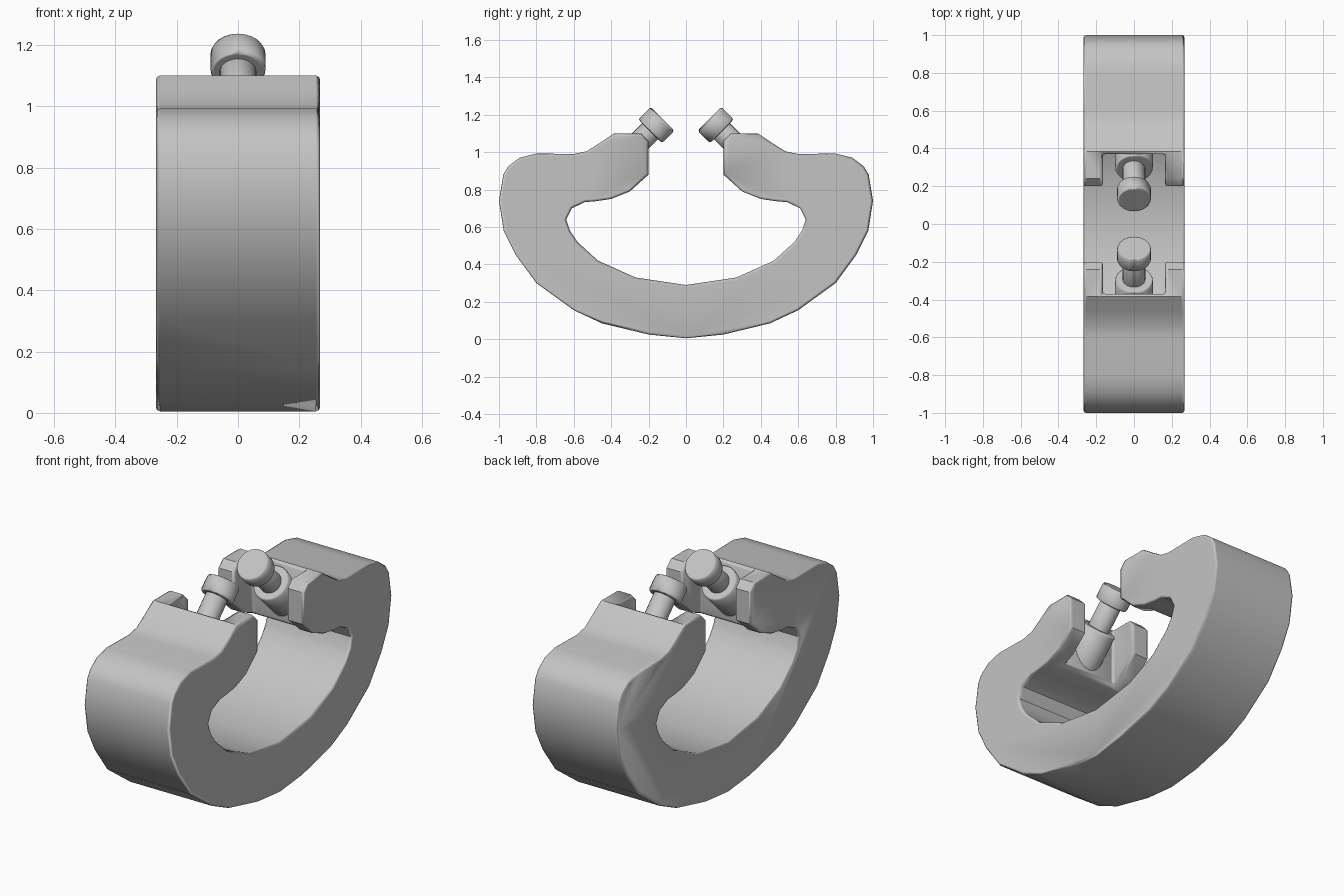
import bpy, bmesh, math
from mathutils import Vector

old = bpy.data.objects.get("Cube")
if old:
    bpy.data.objects.remove(old, do_unlink=True)

HALF_WIDTH = 0.268

# One grey for the whole clamp
grey = bpy.data.materials.new("plain grey")
grey.use_nodes = True
colour = (0.55, 0.55, 0.55, 1)
grey.diffuse_color = colour
grey.node_tree.nodes["Principled BSDF"].inputs["Base Color"].default_value = colour


def make_object(name, bm):
    bmesh.ops.recalc_face_normals(bm, faces=bm.faces)
    mesh = bpy.data.meshes.new(name)
    bm.to_mesh(mesh)
    bm.free()
    mesh.materials.append(grey)
    ob = bpy.data.objects.new(name, mesh)
    bpy.context.collection.objects.link(ob)
    return ob


def activate(ob):
    bpy.ops.object.select_all(action='DESELECT')
    ob.select_set(True)
    bpy.context.view_layer.objects.active = ob


def round_edges(ob, width, limit):
    mod = ob.modifiers.new("round edges", 'BEVEL')
    mod.width = width
    mod.segments = 2
    mod.limit_method = 'ANGLE'
    mod.angle_limit = math.radians(limit)
    mod.harden_normals = True
    activate(ob)
    bpy.ops.object.modifier_apply(modifier=mod.name)
    bpy.ops.object.shade_smooth_by_angle(angle=math.radians(30))


# Open ring: half outline (y, z) from bottom centre, round the jaw, to inner centre
outline = [
    (0, 0.005), (0.2, 0.025), (0.45, 0.085), (0.6, 0.155), (0.8, 0.3),
    (0.91, 0.45), (0.975, 0.58), (1, 0.74), (0.977, 0.88), (0.95, 0.925),
    (0.89, 0.97), (0.8, 0.993), (0.6, 0.99), (0.53, 1.005), (0.46, 1.05),
    (0.385, 1.1), (0.24, 1.1), (0.2, 1.06), (0.2, 0.88), (0.3, 0.79),
    (0.4, 0.75), (0.48, 0.738), (0.54, 0.733), (0.61, 0.7), (0.64, 0.64),
    (0.62, 0.58), (0.58, 0.52), (0.47, 0.42), (0.27, 0.33), (0, 0.29)]
loop = outline + [(-y, z) for y, z in reversed(outline[1:-1])]
bm = bmesh.new()
face = bm.faces.new([bm.verts.new((-HALF_WIDTH, y, z)) for y, z in loop])
side = bmesh.ops.extrude_face_region(bm, geom=[face])
bmesh.ops.translate(bm, vec=(2 * HALF_WIDTH, 0, 0),
                    verts=[v for v in side["geom"] if isinstance(v, bmesh.types.BMVert)])
body = make_object("clamp_body", bm)

# Slot between the jaw cheeks, cut through both tips
bm = bmesh.new()
bmesh.ops.create_cube(bm, size=1)
bmesh.ops.scale(bm, vec=(0.33, 0.74, 0.7), verts=bm.verts)
bmesh.ops.translate(bm, vec=(0, 0, 0.95), verts=bm.verts)
cutter = make_object("slot_cutter", bm)
cutter.hide_render = True
cut = body.modifiers.new("slot", 'BOOLEAN')
cut.operation = 'DIFFERENCE'
cut.solver = 'EXACT'
cut.object = cutter
activate(body)
bpy.ops.object.modifier_apply(modifier=cut.name)
bpy.data.objects.remove(cutter, do_unlink=True)
round_edges(body, 0.014, 55)


def rod(name, s, radius, start, end, bevel):
    """Cylinder on the slanted pin axis, from start to end measured below the tip."""
    tip = Vector((0, s * 0.126, 1.178))
    axis = Vector((0, s, -1)).normalized()
    bm = bmesh.new()
    bmesh.ops.create_cone(bm, cap_ends=True, segments=24, radius1=radius,
                          radius2=radius, depth=end - start)
    bm.transform(axis.to_track_quat('Z', 'Y').to_matrix().to_4x4())
    bmesh.ops.translate(bm, vec=tip + axis * (start + end) / 2, verts=bm.verts)
    round_edges(make_object(name, bm), bevel, 50)


# Slanted pins in their sockets, one per jaw
for label, s in (("front", -1), ("back", 1)):
    rod(label + "_pin_head", s, 0.09, 0, 0.093, 0.012)
    rod(label + "_pin_shaft", s, 0.06, 0.08, 0.3, 0.005)
    rod(label + "_pin_socket", s, 0.1, 0.235, 0.46, 0.01)
